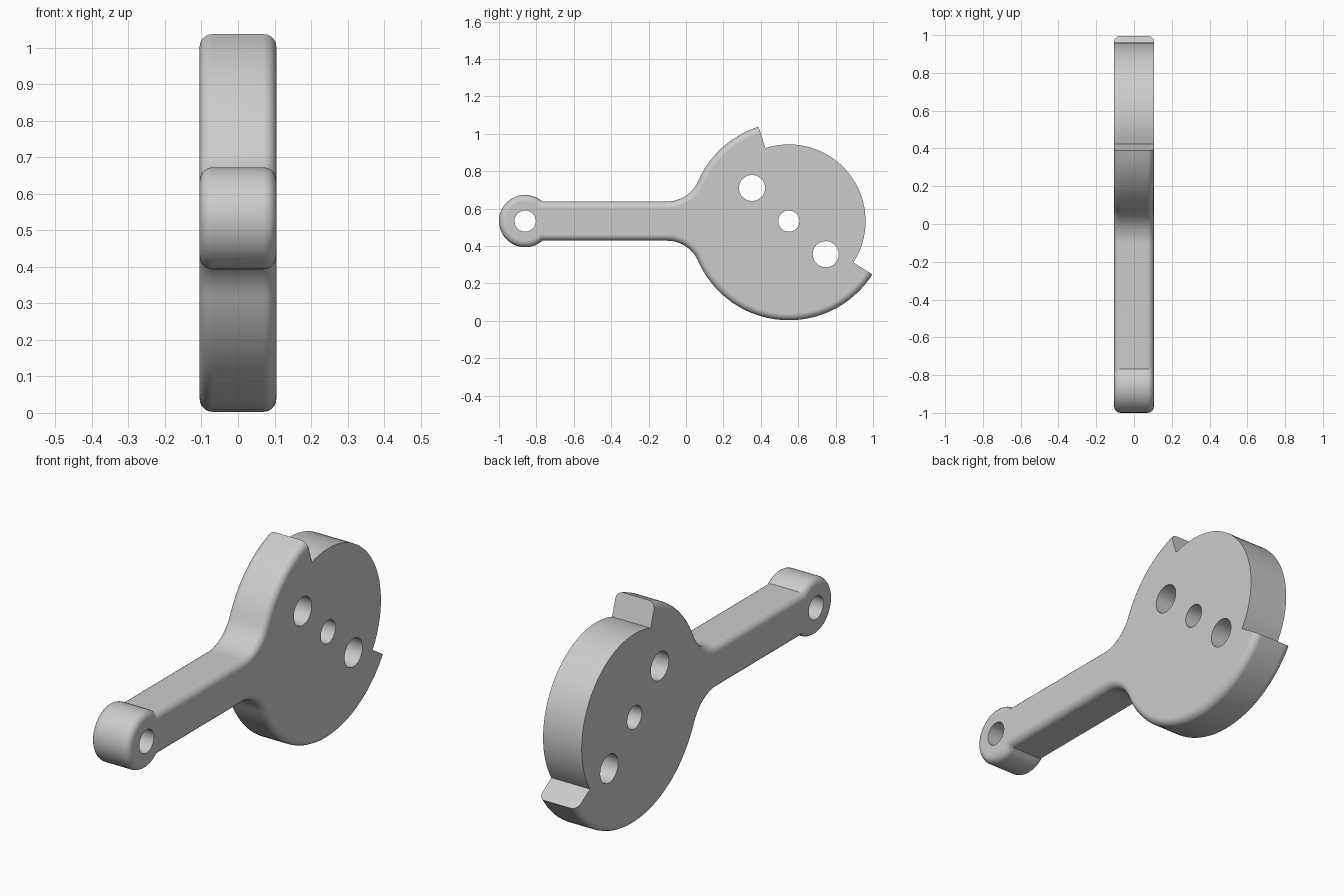
import bpy, bmesh
from math import sin, cos, radians, degrees, atan2, asin, hypot

cube = bpy.data.objects.get("Cube")
if cube:
    bpy.data.objects.remove(cube, do_unlink=True)

HALF = 0.105                 # half thickness, also half height of the arm
AXIS_Z = 0.533
HUB = (0.55, AXIS_Z)         # centre of the cam disc
TIP = (-0.86, AXIS_Z)        # centre of the rounded arm end
R_OUT, R_IN, R_TIP, R_FIL = 0.53, 0.41, 0.14, 0.18
STEP_TOP, STEP_LOW = 107.8, -32.6

grey = bpy.data.materials.new("plain_grey")
grey.use_nodes = True
colour = (0.6, 0.6, 0.6, 1)
grey.diffuse_color = colour
grey.node_tree.nodes["Principled BSDF"].inputs["Base Color"].default_value = colour


def arc(centre, r, a, b, n):
    """Points (y, z) along an arc from angle a to b in degrees."""
    angles = [radians(a + (b - a) * i / n) for i in range(n + 1)]
    return [(centre[0] + r * cos(t), centre[1] + r * sin(t)) for t in angles]


# Fillet centres are tangent to both the arm and the outer disc
rise = HALF + R_FIL
fil_y = HUB[0] - ((R_OUT + R_FIL) ** 2 - rise ** 2) ** 0.5
tangent = degrees(atan2(rise, HUB[0] - fil_y))
neck = degrees(asin(HALF / R_TIP))

# Rounded-edge part of the outline, then the crisp inner arc
rounded = arc(HUB, R_OUT, STEP_LOW, tangent - 180, 32)
rounded += arc((fil_y, AXIS_Z - rise), R_FIL, tangent, 90, 10)[1:]
rounded += arc(TIP, R_TIP, -neck, neck - 360, 28)
rounded += arc((fil_y, AXIS_Z + rise), R_FIL, -90, -tangent, 10)
rounded += arc(HUB, R_OUT, 180 - tangent, STEP_TOP, 14)[1:]
crisp = arc(HUB, R_IN, STEP_TOP, STEP_LOW, 36)
outline = rounded + crisp

# Extrude the outline across the thickness
bm = bmesh.new()
left = [bm.verts.new((HALF, y, z)) for y, z in outline]
right = [bm.verts.new((-HALF, y, z)) for y, z in outline]
bm.faces.new(left)
bm.faces.new(right[::-1])
n = len(outline)
for i in range(n):
    j = (i + 1) % n
    bm.faces.new((left[i], right[i], right[j], left[j]))
bmesh.ops.recalc_face_normals(bm, faces=bm.faces)

# Round the rims everywhere but along the inner arc and the steps
rims = [bm.edges.get((side[i], side[i + 1]))
        for side in (left, right) for i in range(len(rounded) - 1)]
bmesh.ops.bevel(bm, geom=rims, offset=0.035, offset_type='OFFSET', segments=5,
                profile=0.5, affect='EDGES', clamp_overlap=False)
bmesh.ops.recalc_face_normals(bm, faces=bm.faces)
mesh = bpy.data.meshes.new("cam_lever")
bm.to_mesh(mesh)
bm.free()
lever = bpy.data.objects.new("cam_lever", mesh)
bpy.context.collection.objects.link(lever)
mesh.materials.append(grey)

# Drill the pivot, the two mounting holes and the arm-end hole
holes = [(HUB, 0.057), ((0.353, 0.71), 0.07), ((0.747, 0.356), 0.07), (TIP, 0.057)]
bm = bmesh.new()
for centre, r in holes:
    ring = [bm.verts.new((-0.3, y, z)) for y, z in arc(centre, r, 0, 360, 24)[:-1]]
    face = bm.faces.new(ring)
    bar = bmesh.ops.extrude_face_region(bm, geom=[face])["geom"]
    bmesh.ops.translate(bm, vec=(0.6, 0, 0),
                        verts=[g for g in bar if isinstance(g, bmesh.types.BMVert)])
bmesh.ops.recalc_face_normals(bm, faces=bm.faces)
drill_mesh = bpy.data.meshes.new("hole_cutter")
bm.to_mesh(drill_mesh)
bm.free()
drill_mesh.materials.append(grey)
drill = bpy.data.objects.new("hole_cutter", drill_mesh)
drill.hide_render = True
bpy.context.collection.objects.link(drill)

bpy.ops.object.select_all(action='DESELECT')
bpy.context.view_layer.objects.active = lever
lever.select_set(True)
cut = lever.modifiers.new("holes", 'BOOLEAN')
cut.operation = 'DIFFERENCE'
cut.solver = 'EXACT'
cut.object = drill
bpy.ops.object.modifier_apply(modifier=cut.name)
bpy.data.objects.remove(drill, do_unlink=True)

# Smooth curved walls, keep steps and hole rims sharp, keep the big sides flat
bpy.ops.object.shade_smooth_by_angle(angle=radians(32))
flat = lever.modifiers.new("flat_sides", 'WEIGHTED_NORMAL')
flat.keep_sharp = True
